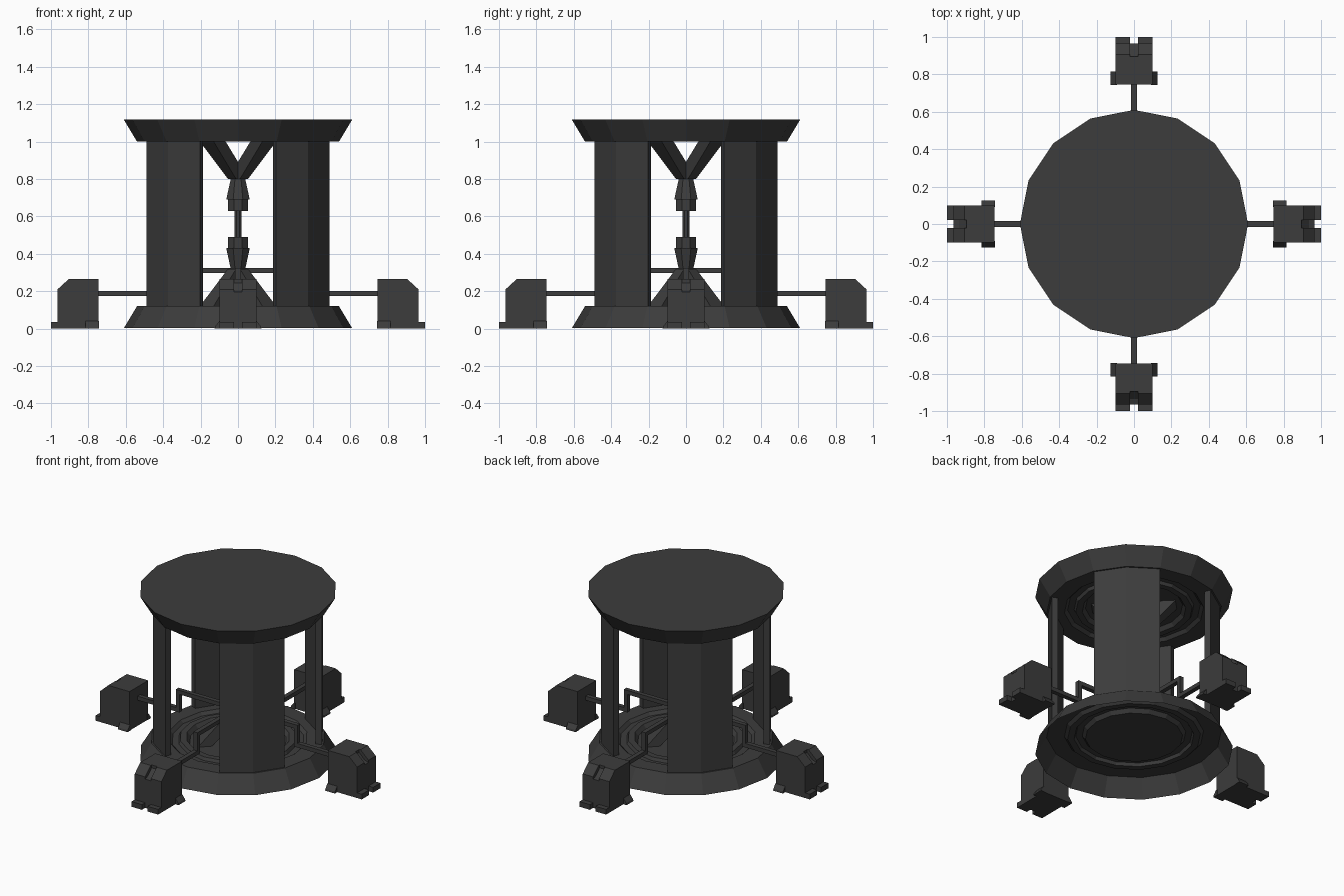
import bpy, bmesh, math
from mathutils import Matrix, Vector

if "Cube" in bpy.data.objects:
    bpy.data.objects.remove(bpy.data.objects["Cube"])

mat = bpy.data.materials.new("dark_grey")
mat.diffuse_color = (0.045, 0.045, 0.045, 1)
mat.use_nodes = True
mat.node_tree.nodes["Principled BSDF"].inputs["Base Color"].default_value = mat.diffuse_color


def finish(name, bm, flip_z=False, turn=0.0):
    if flip_z:  # mirror about the mid height of the chamber
        for v in bm.verts:
            v.co.z = 1.12 - v.co.z
    if turn:
        bmesh.ops.rotate(bm, verts=bm.verts, cent=(0, 0, 0), matrix=Matrix.Rotation(turn, 3, 'Z'))
    bmesh.ops.recalc_face_normals(bm, faces=bm.faces)
    me = bpy.data.meshes.new(name)
    bm.to_mesh(me)
    bm.free()
    me.materials.append(mat)
    ob = bpy.data.objects.new(name, me)
    bpy.context.collection.objects.link(ob)
    return ob


def lathe(name, profile, sides, offset=0.0, flip_z=False, cap_first=False, cap_last=True):
    bm = bmesh.new()
    rings = []
    for r, z in profile:
        rings.append([bm.verts.new((r * math.cos(offset + 2 * math.pi * i / sides),
                                    r * math.sin(offset + 2 * math.pi * i / sides), z))
                      for i in range(sides)])
    for a, b in zip(rings, rings[1:]):
        for i in range(sides):
            j = (i + 1) % sides
            bm.faces.new((a[i], a[j], b[j], b[i]))
    if cap_first:
        bm.faces.new(rings[0])
    if cap_last:
        bm.faces.new(rings[-1])
    return finish(name, bm, flip_z)


def extrude_into(bm, profile, place):
    """Prism between two outlines; place(point, side) gives the 3D position."""
    a = [bm.verts.new(place(p, 0)) for p in profile]
    b = [bm.verts.new(place(p, 1)) for p in profile]
    n = len(a)
    bm.faces.new(a)
    bm.faces.new(b[::-1])
    for i in range(n):
        j = (i + 1) % n
        bm.faces.new((a[i], a[j], b[j], b[i]))


def slab(bm, profile, y0, y1):
    extrude_into(bm, profile, lambda p, s: (p[0], (y0, y1)[s], p[1]))


def box(bm, x0, x1, y0, y1, z0, z1):
    slab(bm, [(x0, z0), (x1, z0), (x1, z1), (x0, z1)], y0, y1)


# base and lid: sixteen-sided flared shells with stepped inner rings
dish = [(0.61, 0.003), (0.54, 0.12), (0.43, 0.12), (0.41, 0.10), (0.37, 0.10),
        (0.36, 0.12), (0.32, 0.12), (0.30, 0.095)]
lathe("base_ring", dish, 16)
lathe("lid_ring", [(r, max(z, 0.0)) for r, z in dish], 16, flip_z=True, cap_first=True)

# nozzles top and bottom, with the rod between
nozzle = [(0.035, 0.23), (0.042, 0.32), (0.068, 0.43), (0.058, 0.43), (0.058, 0.49)]
eighth = math.pi / 8
for name, flip in (("lower", False), ("upper", True)):
    lathe(name + "_nozzle", nozzle, 8, eighth, flip, cap_first=True)
    # four tapering braces on the diagonals
    for k in range(4):
        bm = bmesh.new()
        brace = [(0.02, 0.32, 0.03), (0.045, 0.32, 0.03), (0.26, 0.095, 0.055),
                 (0.17, 0.095, 0.055), (0.02, 0.24, 0.03)]
        extrude_into(bm, brace, lambda p, s: (p[0], p[2] * (1, -1)[s], p[1]))
        finish(f"{name}_brace_{k}", bm, flip, math.pi / 4 + k * math.pi / 2)
lathe("core_rod", [(0.019, 0.48), (0.019, 0.64)], 8, eighth, cap_first=True)

for k in range(4):
    turn = k * math.pi / 2

    # bent wall panel on each diagonal
    bm = bmesh.new()
    angles = [math.radians(a) for a in (22.5, 45, 67.5)]
    outline = [(0.53 * math.cos(a), 0.53 * math.sin(a)) for a in angles]
    outline += [(0.49 * math.cos(a), 0.49 * math.sin(a)) for a in reversed(angles)]
    extrude_into(bm, outline, lambda p, s: (p[0], p[1], (0.12, 1.0)[s]))
    finish(f"wall_panel_{k}", bm, turn=turn)

    # outer power box with sloped edge, groove and feet
    bm = bmesh.new()
    side = [(0.745, 0), (0.965, 0), (0.965, 0.21), (0.905, 0.265), (0.745, 0.265)]
    middle = [(0.745, 0), (0.965, 0), (0.965, 0.195), (0.935, 0.205),
              (0.895, 0.245), (0.895, 0.265), (0.745, 0.265)]
    slab(bm, side, 0.022, 0.10)
    slab(bm, side, -0.10, -0.022)
    slab(bm, middle, -0.022, 0.022)
    for s in (1, -1):
        box(bm, 0.96, 1.0, s * 0.022, s * 0.10, 0, 0.035)
        flange = [(0.09, 0), (0.125, 0), (0.122, 0.012), (0.10, 0.04), (0.09, 0.04)]
        extrude_into(bm, flange, lambda p, e: ((0.742, 0.815)[e], s * p[0], p[1]))
    finish(f"power_box_{k}", bm, turn=turn)

    # stepped square pipe from the box to the lower nozzle
    bm = bmesh.new()
    pipe = [(0.75, 0.175), (0.75, 0.202), (0.457, 0.202), (0.457, 0.325), (0.02, 0.325),
            (0.02, 0.298), (0.43, 0.298), (0.43, 0.175)]
    slab(bm, pipe, -0.015, 0.015)
    finish(f"feed_pipe_{k}", bm, turn=turn)
